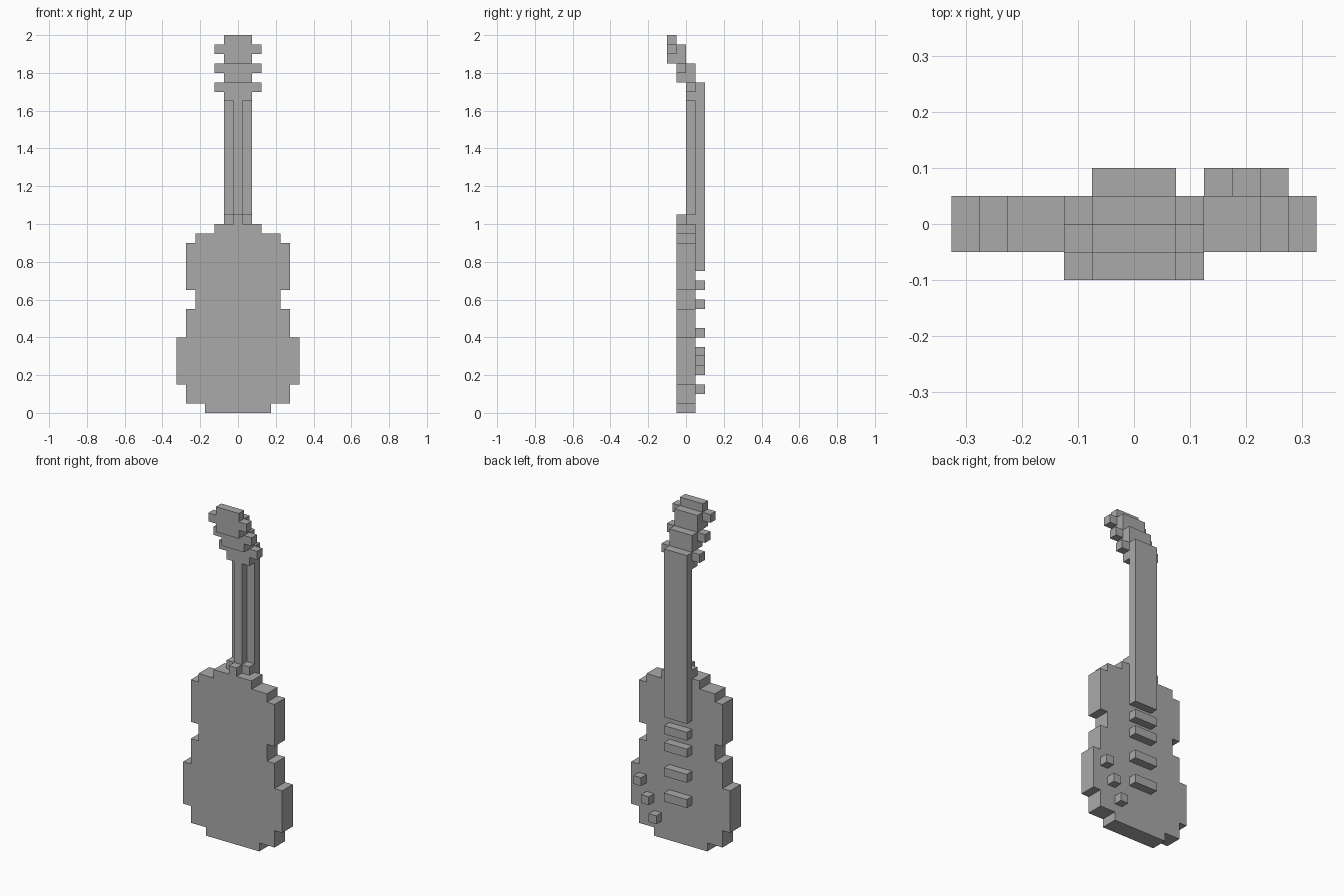
import bpy
import bmesh

cube = bpy.data.objects.get("Cube")
if cube:
    bpy.data.objects.remove(cube, do_unlink=True)

U = 0.05  # one block

grey = bpy.data.materials.new("plain_grey")
grey.use_nodes = True
COLOUR = (0.4, 0.4, 0.4, 1.0)
grey.diffuse_color = COLOUR
grey.node_tree.nodes["Principled BSDF"].inputs["Base Color"].default_value = COLOUR


def stepped_slab(name, bottom, rows, front, back, centre=0):
    """Mirrored stepped outline, extruded from front to back, in blocks.
    Each row is (height, half width), listed from the bottom up."""
    side, z = [], bottom
    for height, half in rows:
        side += [(half, z), (half, z + height)]
        z += height
    outline = side + [(-x, z) for x, z in reversed(side)]
    bm = bmesh.new()
    face = bm.faces.new([bm.verts.new(((x + centre) * U, front * U, z * U)) for x, z in outline])
    extruded = bmesh.ops.extrude_face_region(bm, geom=[face])["geom"]
    moved = [v for v in extruded if isinstance(v, bmesh.types.BMVert)]
    bmesh.ops.translate(bm, verts=moved, vec=(0, (back - front) * U, 0))
    bmesh.ops.recalc_face_normals(bm, faces=bm.faces)
    mesh = bpy.data.meshes.new(name)
    bm.to_mesh(mesh)
    bm.free()
    mesh.materials.append(grey)
    obj = bpy.data.objects.new(name, mesh)
    bpy.context.collection.objects.link(obj)
    return obj


# Waisted body
stepped_slab("body", 0, [(1, 3.5), (2, 5.5), (5, 6.5), (3, 5.5), (2, 4.5),
                         (5, 5.5), (1, 4.5), (1, 2.5)], -1, 1)

# Neck: fretboard, rib along its other side, and the stepped heel
stepped_slab("fretboard", 15, [(20, 1.5)], 1, 2)
stepped_slab("neck_heel_tip", 20, [(1, 0.5)], -1, 0)

# Heel, rib and first headstock step share one layer, with a pair of pegs
stepped_slab("neck_rib_and_lower_headstock", 20,
             [(1, 1.5), (12, 0.5), (1, 1.5), (1, 2.5), (2, 1.5)], 0, 1)

# Upper headstock steps, each with a pair of pegs
stepped_slab("middle_headstock", 35, [(1, 1.5), (1, 2.5), (2, 1.5)], -1, 0)
stepped_slab("upper_headstock", 37, [(1, 1.5), (1, 2.5), (1, 1.5)], -2, -1)

# Pickups and bridge
for i, z in enumerate((13, 11, 8, 5)):
    stepped_slab(f"pickup_bar_{i + 1}", z, [(1, 1.5)], 1, 2)

# Diagonal row of control knobs
for i in range(3):
    stepped_slab(f"control_knob_{i + 1}", 2 + 2 * i, [(1, 0.5)], 1, 2, centre=3 + i)
